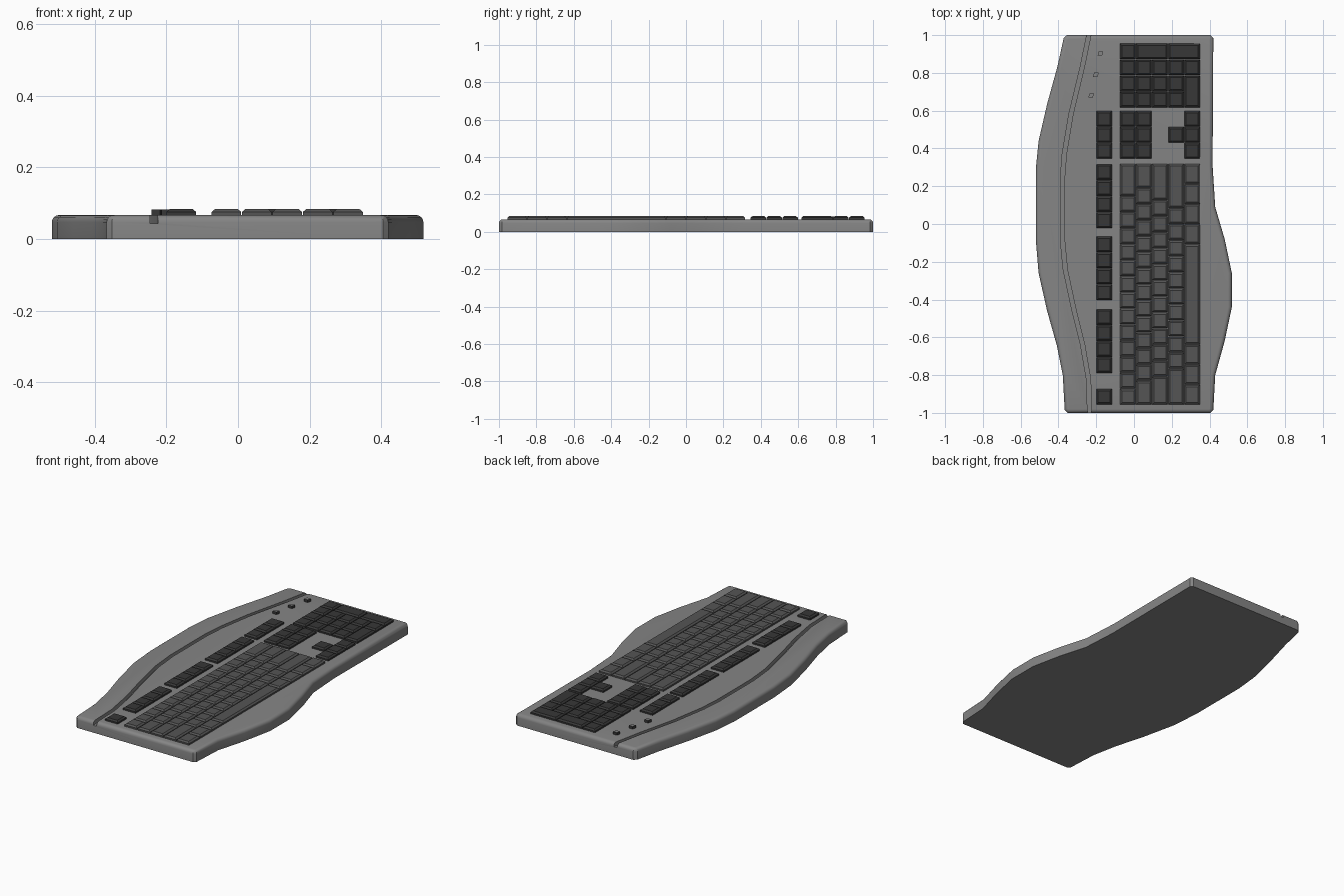
import bpy, bmesh

if "Cube" in bpy.data.objects:
    bpy.data.objects.remove(bpy.data.objects["Cube"])

def material(name, v):
    m = bpy.data.materials.new(name)
    m.diffuse_color = (v, v, v, 1)
    m.use_nodes = True
    m.node_tree.nodes["Principled BSDF"].inputs["Base Color"].default_value = m.diffuse_color
    return m

GREY = material("body grey", 0.235)
MID = material("letter key grey", 0.09)
DARK = material("dark key grey", 0.038)

def finish(bm, name, *mats):
    bmesh.ops.recalc_face_normals(bm, faces=bm.faces)
    me = bpy.data.meshes.new(name)
    bm.to_mesh(me)
    bm.free()
    ob = bpy.data.objects.new(name, me)
    bpy.context.collection.objects.link(ob)
    for m in mats:
        me.materials.append(m)
    return ob

def prism(points, z0, z1):
    bm = bmesh.new()
    f = bm.faces.new([bm.verts.new((x, y, z0)) for x, y in points])
    ext = bmesh.ops.extrude_face_region(bm, geom=[f])
    for v in ext["geom"]:
        if isinstance(v, bmesh.types.BMVert):
            v.co.z = z1
    return bm

# body: curved outline with a rounded top rim
H = 0.067
left = [(-0.355, 1), (-0.372, 0.985), (-0.405, 0.835), (-0.46, 0.635), (-0.505, 0.44),
        (-0.52, 0.29), (-0.52, -0.08), (-0.505, -0.26), (-0.46, -0.46), (-0.408, -0.645),
        (-0.377, -0.8), (-0.367, -0.985), (-0.352, -1)]
right = [(0.405, -1), (0.42, -0.985), (0.43, -0.8), (0.48, -0.62), (0.518, -0.44),
         (0.518, -0.26), (0.48, -0.08), (0.43, 0.09), (0.416, 0.31), (0.42, 0.985), (0.405, 1)]
bm = prism(left + right, 0, H)
rim = [e for e in bm.edges if all(v.co.z > H - 0.001 for v in e.verts)]
bmesh.ops.bevel(bm, geom=rim, offset=0.02, segments=4, profile=0.5, affect='EDGES')
body = finish(bm, "body", GREY)

# groove between wrist side panel and key deck
path = [(-0.25, 1.05), (-0.25, 1), (-0.285, 0.83), (-0.345, 0.58), (-0.38, 0.37), (-0.39, 0.24),
        (-0.39, -0.08), (-0.375, -0.24), (-0.33, -0.45), (-0.283, -0.64), (-0.252, -0.82),
        (-0.246, -1), (-0.246, -1.05)]
cutter = finish(prism(path + [(x + 0.022, y) for x, y in reversed(path)], 0.043, 0.12),
                "groove_cutter", GREY)
cutter.hide_render = True
mod = body.modifiers.new("groove", 'BOOLEAN')
mod.operation = 'DIFFERENCE'
mod.solver = 'EXACT'
mod.object = cutter
bpy.context.view_layer.objects.active = body
body.select_set(True)
bpy.ops.object.modifier_apply(modifier="groove")
bpy.data.objects.remove(cutter)
bpy.ops.object.shade_smooth_by_angle(angle=0.5)

# keys: box with sloped shoulders and a flat top
U = 0.085
GAP = 0.0015

def add_key(bm, x0, y0, w=1, h=1):
    x1, y1 = x0 + w * U, y0 + h * U
    rings = []
    for z, i in ((H - 0.005, GAP), (0.076, GAP), (0.084, 0.011)):
        rings.append([bm.verts.new(p) for p in ((x0 + i, y0 + i, z), (x1 - i, y0 + i, z),
                                                (x1 - i, y1 - i, z), (x0 + i, y1 - i, z))])
    for a, b in zip(rings, rings[1:]):
        for k in range(4):
            bm.faces.new((a[k], a[(k + 1) % 4], b[(k + 1) % 4], b[k]))
    bm.faces.new(rings[-1])
    bm.faces.new(rings[0][::-1])

X0, Y0 = -0.075, -0.957

# letter block, five rows of fifteen units
bm = bmesh.new()
rows = [[1] * 13 + [2], [1.5] + [1] * 12 + [1.5], [1.75] + [1] * 11 + [2.25],
        [2.25] + [1] * 10 + [2.75], [1.25] * 3 + [6.25] + [1.25] * 4]
for r, widths in enumerate(rows):
    y = Y0
    for w in widths:
        add_key(bm, X0 + r * U, y, 1, w)
        y += w * U
finish(bm, "letter_keys", MID)

# function row groups
bm = bmesh.new()
for y, n in ((Y0, 1), (-0.79, 4), (-0.405, 4), (-0.023, 4), (0.344, 3)):
    for k in range(n):
        add_key(bm, -0.201, y + k * U)
finish(bm, "function_keys", DARK)

# navigation block and arrows
bm = bmesh.new()
for k in range(3):
    add_key(bm, X0, 0.344 + k * U)
    add_key(bm, X0 + U, 0.344 + k * U)
    add_key(bm, X0 + 4 * U, 0.344 + k * U)
add_key(bm, X0 + 3 * U, 0.344 + U)
finish(bm, "navigation_keys", DARK)

# number pad
bm = bmesh.new()
NY = 0.616
for r in range(4):
    for c in range(3):
        add_key(bm, X0 + r * U, NY + c * U)
add_key(bm, X0, NY + 3 * U)
add_key(bm, X0 + U, NY + 3 * U, 2, 1)
add_key(bm, X0 + 3 * U, NY + 3 * U, 2, 1)
add_key(bm, X0 + 4 * U, NY, 1, 2)
add_key(bm, X0 + 4 * U, NY + 2 * U)
finish(bm, "number_pad_keys", DARK)

# three small indicator studs, dark sides and grey tops
for n, (x, y) in enumerate(((-0.178, 0.902), (-0.202, 0.79), (-0.227, 0.68))):
    quad = [(x - 0.015, y - 0.011), (x + 0.009, y - 0.011), (x + 0.015, y + 0.011), (x - 0.009, y + 0.011)]
    ob = finish(prism(quad, H - 0.005, 0.083), f"indicator_{n + 1}", DARK, GREY)
    for p in ob.data.polygons:
        p.material_index = 1 if p.normal.z > 0.9 else 0
